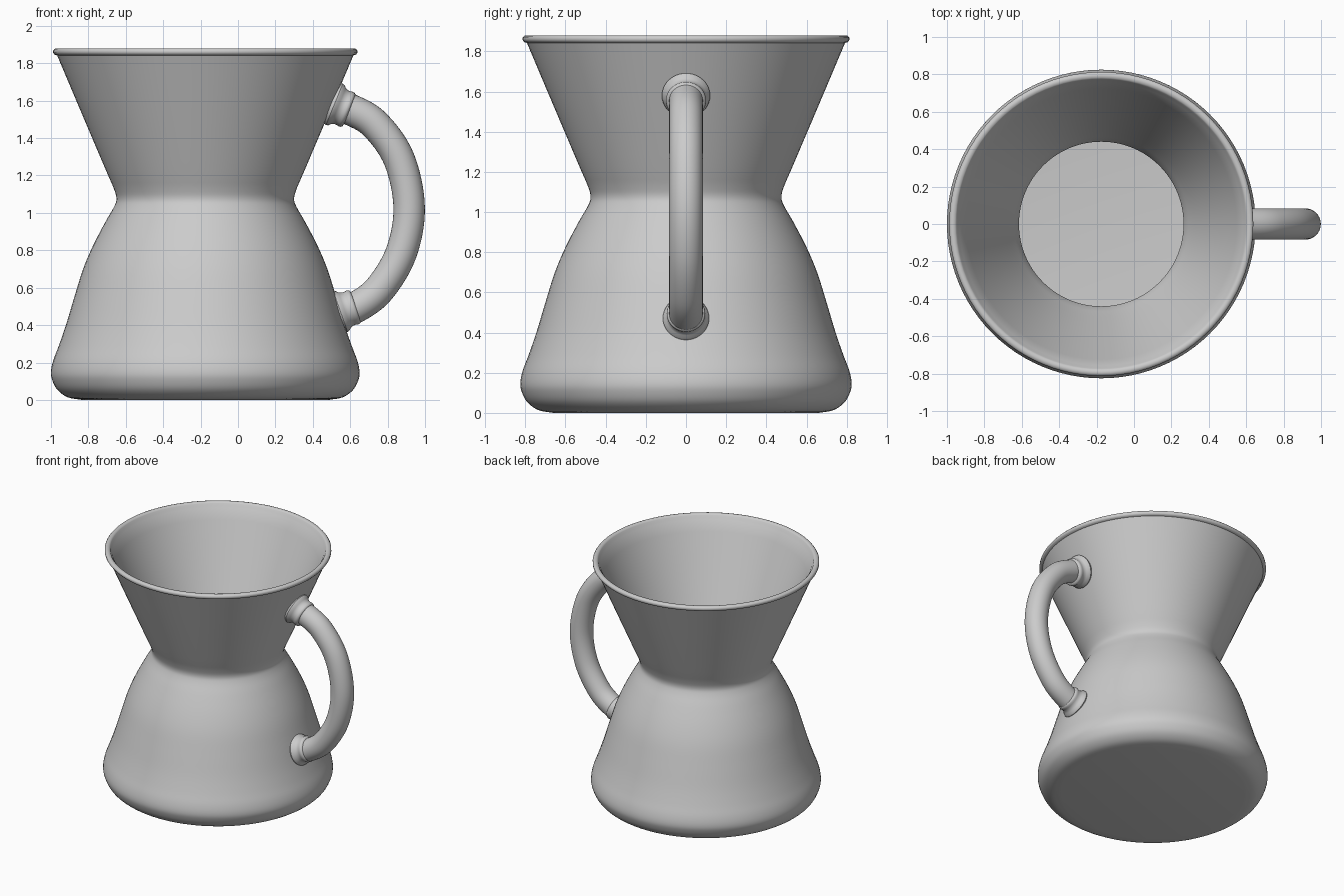
import bpy, bmesh, math
from mathutils import Vector, Matrix

if "Cube" in bpy.data.objects:
    bpy.data.objects.remove(bpy.data.objects["Cube"])

AXIS_X = -0.175  # centre line of the vessel


def smooth_path(pts, n):
    """Catmull-Rom curve through the given points, n steps per span."""
    v = [Vector(p) for p in pts]
    v = [2 * v[0] - v[1]] + v + [2 * v[-1] - v[-2]]
    out = []
    for a, b, c, d in zip(v, v[1:], v[2:], v[3:]):
        for i in range(n):
            t = i / n
            out.append(0.5 * (2 * b + (c - a) * t + (2 * a - 5 * b + 4 * c - d) * t * t
                              + (3 * b - a - 3 * c + d) * t ** 3))
    return out + [v[-2]]


def skin(name, rings, angle=40):
    """Bridge vertex rings into a closed, capped surface."""
    bm = bmesh.new()
    loops = [[bm.verts.new(p) for p in ring] for ring in rings]
    n = len(loops[0])
    for a, b in zip(loops, loops[1:]):
        for i in range(n):
            j = (i + 1) % n
            bm.faces.new((a[i], a[j], b[j], b[i]))
    bm.faces.new(loops[0][::-1])
    bm.faces.new(loops[-1])
    bmesh.ops.recalc_face_normals(bm, faces=bm.faces)
    mesh = bpy.data.meshes.new(name)
    bm.to_mesh(mesh)
    bm.free()
    ob = bpy.data.objects.new(name, mesh)
    bpy.context.collection.objects.link(ob)
    bpy.ops.object.select_all(action='DESELECT')
    ob.select_set(True)
    bpy.context.view_layer.objects.active = ob
    bpy.ops.object.shade_smooth_by_angle(angle=math.radians(angle))
    return ob


def circle(r, h, n):
    return [Vector((r * math.cos(2 * math.pi * i / n), r * math.sin(2 * math.pi * i / n), h))
            for i in range(n)]


def lathe(name, profile, matrix, n):
    return skin(name, [[matrix @ p for p in circle(r, h, n)] for r, h in profile])


# Hollow vessel: outer wall up, rolled rim, inner wall down to the floor
outer = smooth_path([(0.66, 0), (0.735, 0.014), (0.79, 0.053), (0.818, 0.105), (0.825, 0.15),
                     (0.813, 0.21), (0.783, 0.29), (0.745, 0.40), (0.70, 0.55), (0.653, 0.70),
                     (0.60, 0.825), (0.535, 0.95), (0.489, 1.03), (0.475, 1.075),
                     (0.489, 1.13), (0.53, 1.225), (0.66, 1.53), (0.792, 1.842)], 4)
rim = [(0.806, 1.846), (0.813, 1.856), (0.813, 1.868), (0.806, 1.877), (0.795, 1.88),
       (0.782, 1.878), (0.774, 1.87), (0.768, 1.855)]
inner = smooth_path([(0.757, 1.842), (0.625, 1.53), (0.495, 1.225), (0.454, 1.13), (0.44, 1.075),
                     (0.454, 1.03), (0.50, 0.95), (0.565, 0.825), (0.618, 0.70), (0.665, 0.55),
                     (0.71, 0.40), (0.748, 0.29), (0.778, 0.21), (0.79, 0.15),
                     (0.783, 0.115), (0.76, 0.075), (0.72, 0.047), (0.65, 0.035)], 4)
lathe("vessel", [tuple(p) for p in outer] + rim + [tuple(p) for p in inner],
      Matrix.Translation((AXIS_X, 0, 0)), 96)

# Handle: round tube swept along a bow in the xz plane
path = smooth_path([(0.515, 1.583), (0.595, 1.555), (0.73, 1.475), (0.86, 1.29), (0.915, 1.03),
                    (0.872, 0.785), (0.755, 0.59), (0.63, 0.495), (0.545, 0.468)], 8)
rings = []
for i, p in enumerate(path):
    d = (path[min(i + 1, len(path) - 1)] - path[max(i - 1, 0)]).normalized()
    side = Vector((-d.y, 0, d.x))
    rings.append([Vector((p.x, 0, p.y)) + c.x * side + Vector((0, c.y, 0))
                  for c in circle(0.084, 0, 32)])
skin("handle", rings)

# Flared collars where the handle meets the wall
collar = [(0.112, -0.018), (0.12, 0.0), (0.116, 0.012), (0.104, 0.024), (0.097, 0.04),
          (0.097, 0.055), (0.1, 0.066), (0.098, 0.077), (0.092, 0.084), (0.08, 0.088)]
for name, pos, axis, s in (("upper_collar", (0.515, 0, 1.58), (0.925, 0, -0.38), 1.0),
                           ("lower_collar", (0.548, 0, 0.472), (0.94, 0, 0.33), 0.96)):
    rot = Vector(axis).to_track_quat('Z', 'Y').to_matrix().to_4x4()
    lathe(name, [(r * s, h) for r, h in collar], Matrix.Translation(pos) @ rot, 40)
